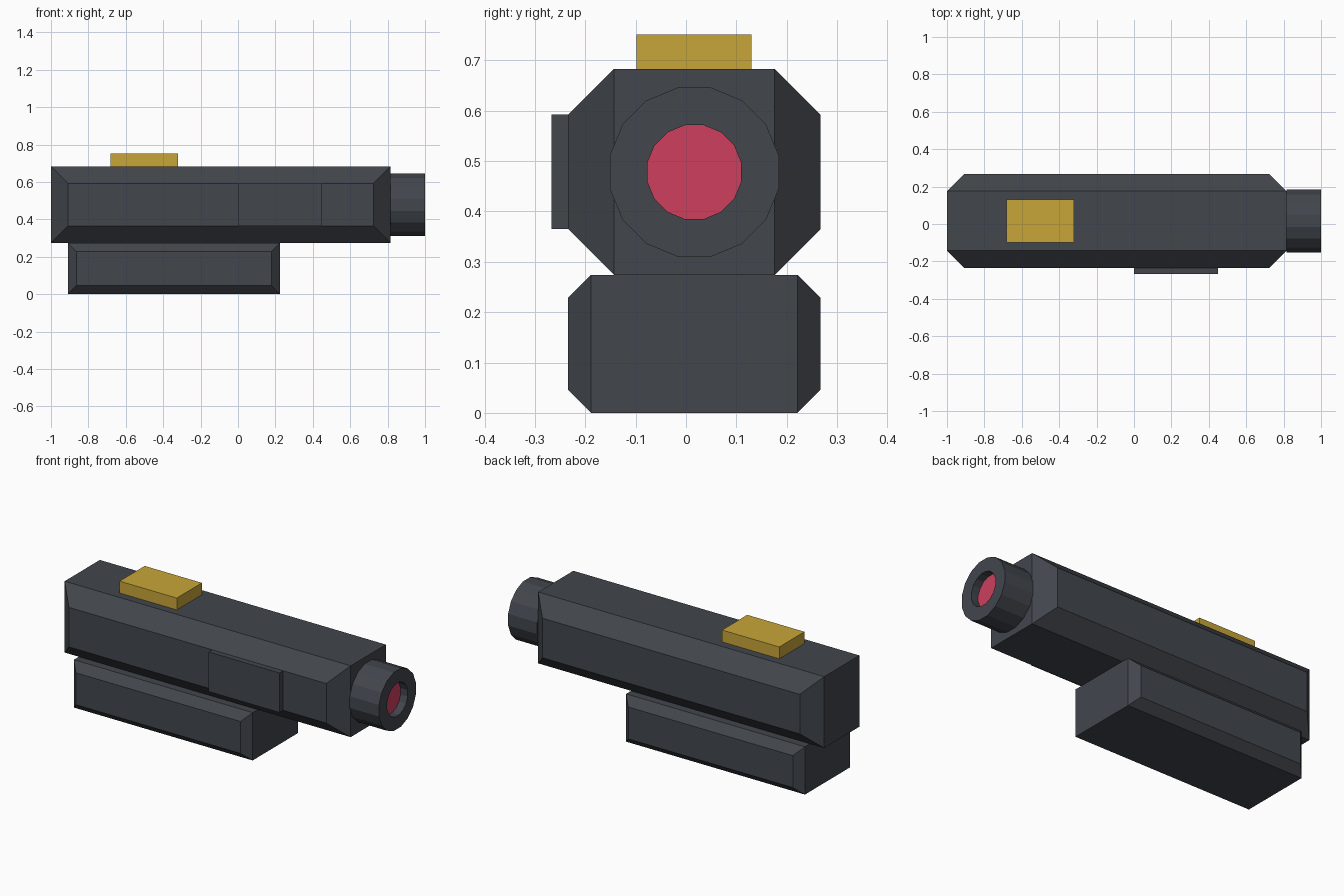
import bpy
import bmesh
from math import cos, sin, pi

cube = bpy.data.objects.get("Cube")
if cube:
    bpy.data.objects.remove(cube, do_unlink=True)


def make_material(name, rgb):
    mat = bpy.data.materials.new(name)
    mat.use_nodes = True
    color = (*rgb, 1.0)
    mat.diffuse_color = color
    mat.node_tree.nodes["Principled BSDF"].inputs["Base Color"].default_value = color
    return mat


GREY = make_material("dark slate grey", (0.054, 0.061, 0.073))
GOLD = make_material("brass yellow", (0.58, 0.38, 0.04))
RED = make_material("lens red", (0.61, 0.05, 0.11))


def loft(name, rings, materials, cap_material=0):
    """Skin a list of matching rings and cap both ends."""
    bm = bmesh.new()
    loops = [[bm.verts.new(p) for p in ring] for ring in rings]
    n = len(loops[0])
    for a, b in zip(loops, loops[1:]):
        for i in range(n):
            j = (i + 1) % n
            bm.faces.new((a[i], a[j], b[j], b[i]))
    bm.faces.new(loops[0][::-1])
    bm.faces.new(loops[-1]).material_index = cap_material
    bmesh.ops.recalc_face_normals(bm, faces=bm.faces[:])
    mesh = bpy.data.meshes.new(name)
    bm.to_mesh(mesh)
    bm.free()
    for mat in materials:
        mesh.materials.append(mat)
    obj = bpy.data.objects.new(name, mesh)
    bpy.context.collection.objects.link(obj)
    return obj


def block(name, x, y, z, material, bevel=0.0):
    """Box whose front and back faces are bevelled at 45 degrees."""
    def ring(depth, inset):
        x0, x1 = x[0] + inset, x[1] - inset
        z0, z1 = z[0] + inset, z[1] - inset
        return [(x0, depth, z0), (x1, depth, z0), (x1, depth, z1), (x0, depth, z1)]

    rings = [ring(y[0] + bevel, 0), ring(y[1] - bevel, 0)]
    if bevel:
        rings = [ring(y[0], bevel)] + rings + [ring(y[1], bevel)]
    return loft(name, rings, [material])


CENTER_Y, CENTER_Z = 0.0165, 0.478


def circle(x, radius, sides=16):
    angles = [2 * pi * (i + 0.5) / sides for i in range(sides)]
    return [(x, CENTER_Y + radius * cos(a), CENTER_Z + radius * sin(a)) for a in angles]


# Housings
block("main_housing", (-1, 0.815), (-0.234, 0.267), (0.274, 0.683), GREY, 0.091)
block("lower_housing", (-0.91, 0.225), (-0.234, 0.267), (0, 0.274), GREY, 0.0455)

# Side plate and top button
block("side_plate", (0, 0.45), (-0.267, -0.234), (0.365, 0.592), GREY)
block("top_button", (-0.683, -0.32), (-0.098, 0.13), (0.683, 0.751), GOLD)

# Barrel with a recessed lens at the bottom of its bore
loft("barrel", [circle(0.815, 0.171), circle(1, 0.171), circle(1, 0.095),
                circle(0.955, 0.095)], [GREY, RED], cap_material=1)
